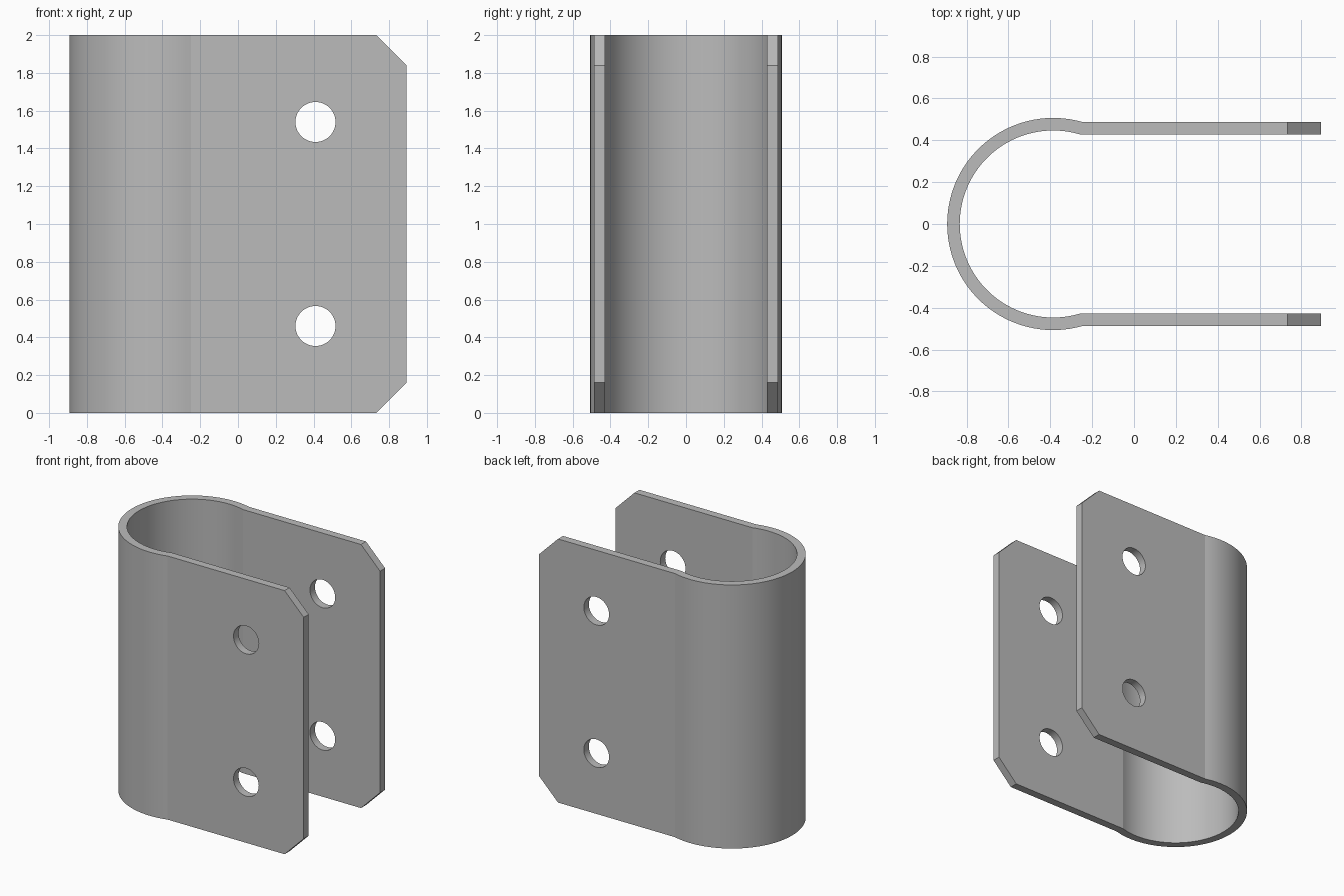
import bpy, bmesh, math

cube = bpy.data.objects.get("Cube")
if cube:
    bpy.data.objects.remove(cube)

HEIGHT = 2.0
END_X = 0.893           # free end of the side plates
CENTRE_X = -0.386       # axis of the round bend
R_OUT, R_IN = 0.507, 0.447
Y_OUT, Y_IN = 0.488, 0.428
CHAMFER = 0.16
HOLE_X, HOLE_R = 0.41, 0.106
HOLE_Z = (0.46, 1.54)
SEGMENTS = 64

steel = bpy.data.materials.new("grey steel")
steel.use_nodes = True
GREY = (0.5, 0.5, 0.5, 1)
steel.diffuse_color = GREY
steel.node_tree.nodes["Principled BSDF"].inputs["Base Color"].default_value = GREY


def u_line(radius, y):
    """Outline from the back plate, round the bend, to the front plate."""
    start = math.asin(y / radius)
    sweep = 2 * (math.pi - start)
    arc = [start + sweep * i / SEGMENTS for i in range(SEGMENTS + 1)]
    bend = [(CENTRE_X + radius * math.cos(a), radius * math.sin(a)) for a in arc]
    return [(END_X, y)] + bend + [(END_X, -y)]


# Strap: thin U profile extruded upwards
bm = bmesh.new()
outline = u_line(R_OUT, Y_OUT) + u_line(R_IN, Y_IN)[::-1]
face = bm.faces.new([bm.verts.new((x, y, 0)) for x, y in outline])
top = bmesh.ops.extrude_face_region(bm, geom=[face])["geom"]
bmesh.ops.translate(bm, vec=(0, 0, HEIGHT),
                    verts=[v for v in top if isinstance(v, bmesh.types.BMVert)])
bmesh.ops.recalc_face_normals(bm, faces=bm.faces)
mesh = bpy.data.meshes.new("clamp_strap")
bm.to_mesh(mesh)
bm.free()
strap = bpy.data.objects.new("clamp_strap", mesh)
bpy.context.collection.objects.link(strap)
mesh.materials.append(steel)


def cut(cutter, name):
    """Subtract a cutter from the strap and remove it."""
    cutter.name = name
    cutter.hide_render = True
    cutter.data.materials.append(steel)
    mod = strap.modifiers.new(name, "BOOLEAN")
    mod.operation = "DIFFERENCE"
    mod.solver = "EXACT"
    mod.object = cutter
    bpy.context.view_layer.objects.active = strap
    bpy.ops.object.modifier_apply(modifier=name)
    bpy.data.objects.remove(cutter)


# Bolt holes through both plates
for z in HOLE_Z:
    bpy.ops.mesh.primitive_cylinder_add(vertices=48, radius=HOLE_R, depth=2,
                                        location=(HOLE_X, 0, z),
                                        rotation=(math.pi / 2, 0, 0))
    cut(bpy.context.object, "bolt_hole_cutter")

# Chamfered corners at the free end
for z in (0, HEIGHT):
    bpy.ops.mesh.primitive_cube_add(size=1, location=(END_X, 0, z),
                                    rotation=(0, math.pi / 4, 0))
    side = CHAMFER * math.sqrt(2)
    bpy.context.object.scale = (side, 2, side)
    bpy.context.view_layer.update()
    cut(bpy.context.object, "corner_cutter")

# Smooth bend and holes, keeping plate edges crisp
bpy.ops.object.select_all(action="DESELECT")
strap.select_set(True)
bpy.context.view_layer.objects.active = strap
bpy.ops.object.shade_smooth_by_angle(angle=math.radians(12))
